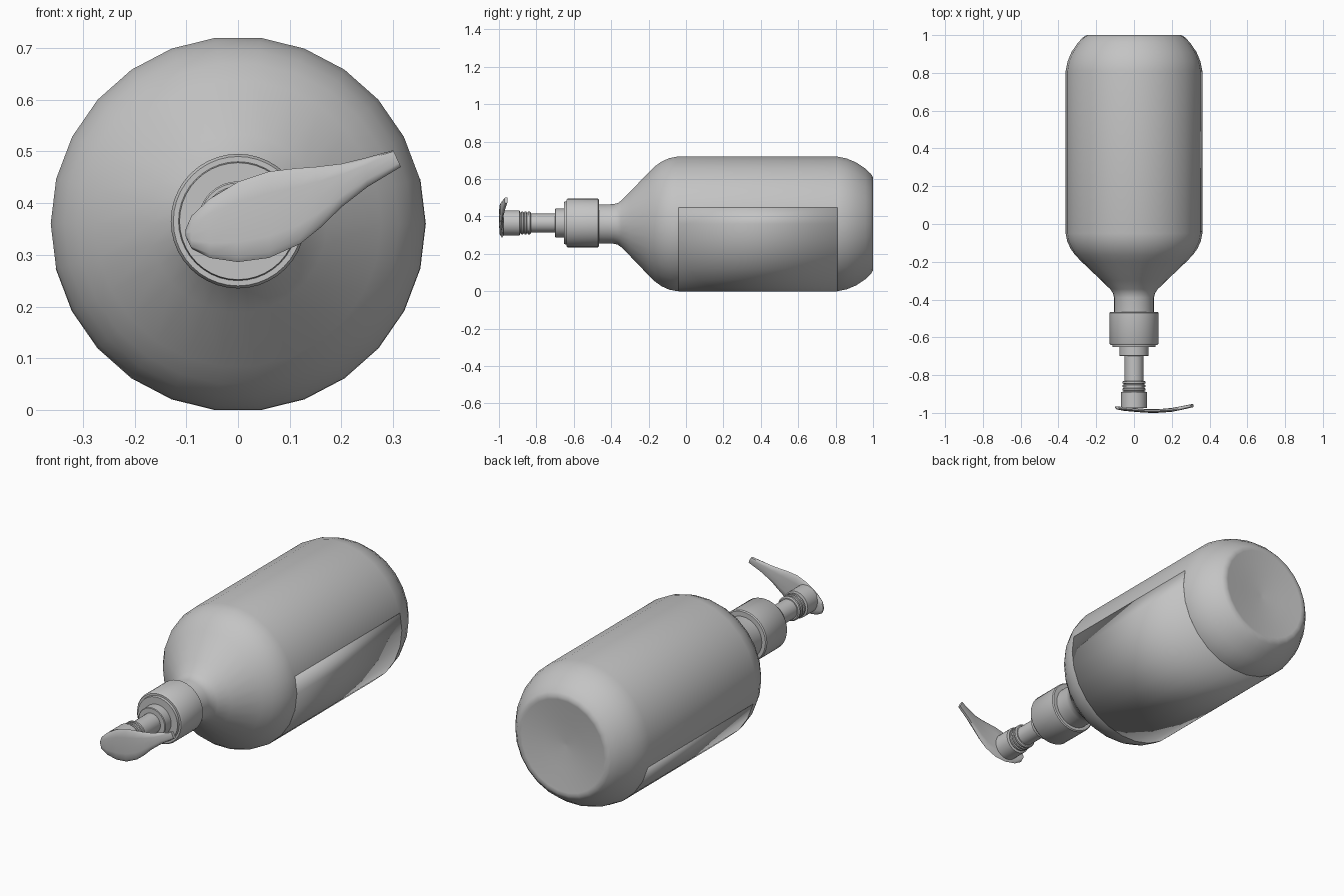
import bpy
import bmesh
import math

cube = bpy.data.objects.get("Cube")
if cube:
    bpy.data.objects.remove(cube, do_unlink=True)

AXIS_Z = 0.36
R = 0.362
SIDES = 26

grey = bpy.data.materials.new("light_grey")
grey.use_nodes = True
colour = (0.55, 0.55, 0.55, 1)
grey.diffuse_color = colour
for node in grey.node_tree.nodes:
    if node.type == "BSDF_PRINCIPLED":
        node.inputs["Base Color"].default_value = colour
        node.inputs["Roughness"].default_value = 0.6


def finish(name, bm, sharp=35):
    bmesh.ops.recalc_face_normals(bm, faces=bm.faces)
    mesh = bpy.data.meshes.new(name)
    bm.to_mesh(mesh)
    bm.free()
    mesh.materials.append(grey)
    mesh.shade_smooth()
    mesh.set_sharp_from_angle(angle=math.radians(sharp))
    obj = bpy.data.objects.new(name, mesh)
    bpy.context.collection.objects.link(obj)
    return obj


def bridge(bm, a, b):
    n = len(a)
    for i in range(n):
        j = (i + 1) % n
        bm.faces.new((a[i], a[j], b[j], b[i]))


def lathe(name, profile, sides=32, z=AXIS_Z + 0.005, sharp=35):
    """Turn (y, radius) points around the long axis; ends close to a point."""
    bm = bmesh.new()
    rings = []
    for y, r in profile:
        angles = [math.tau * i / sides for i in range(sides)]
        rings.append([bm.verts.new((r * math.cos(a), y, z + r * math.sin(a))) for a in angles])
    for a, b in zip(rings, rings[1:]):
        bridge(bm, a, b)
    for ring, y in ((rings[0], profile[0][0]), (rings[-1], profile[-1][0])):
        tip = bm.verts.new((0, y, z))
        for i in range(sides):
            bm.faces.new((ring[i], ring[(i + 1) % sides], tip))
    return finish(name, bm, sharp)


# Bottle body with sloped shoulder, rounded heel and dished base
lathe("bottle", [
    (-0.50, 0.105), (-0.39, 0.106), (-0.365, 0.112), (-0.345, 0.126),
    (-0.30, 0.172), (-0.20, 0.277), (-0.165, 0.311), (-0.13, 0.336),
    (-0.09, 0.354), (-0.05, R), (0.81, R), (0.86, 0.352),
    (0.91, 0.331), (0.96, 0.297), (0.99, 0.268), (1.0, 0.25),
    (0.998, 0.235), (0.985, 0.12), (0.975, 0.01)], SIDES, AXIS_Z, 50)

# Thin label wrapped around the lower side of the body
bm = bmesh.new()
rows = []
for i in range(-12, 2):
    a = math.tau * i / SIDES
    rows.append([bm.verts.new((R * math.cos(a), y, AXIS_Z + R * math.sin(a)))
                 for y in (-0.04, 0.81)])
for a, b in zip(rows, rows[1:]):
    bm.faces.new((a[0], a[1], b[1], b[0]))
label = finish("label", bm)
solid = label.modifiers.new("thickness", "SOLIDIFY")
solid.thickness = 0.002
solid.offset = 0

# Screw collar with a stepped front rim
lathe("collar", [
    (-0.465, 0.10), (-0.465, 0.125), (-0.47, 0.13), (-0.632, 0.13),
    (-0.64, 0.125), (-0.64, 0.115), (-0.652, 0.113), (-0.652, 0.07)], 40)
lathe("collar_ring", [(-0.64, 0.077), (-0.697, 0.077), (-0.70, 0.074), (-0.70, 0.04)])

# Pump stem and ribbed head
lathe("pump_stem", [(-0.69, 0.05), (-0.85, 0.05)], 24)
head = [(-0.83, 0.045), (-0.83, 0.056)]
for i in range(3):
    y = -0.835 - i * 0.018
    head += [(y, 0.062), (y - 0.009, 0.062), (y - 0.011, 0.056), (y - 0.016, 0.056)]
head += [(-0.89, 0.068), (-0.975, 0.068)]
lathe("pump_head", head)

# Curved leaf-shaped lever: lower edge (x, z), upper edge (x, z), depth, half thickness
stations = [
    ((-0.101, 0.335), (-0.101, 0.35), -0.970, 0.004),
    ((-0.09, 0.312), (-0.09, 0.375), -0.974, 0.008),
    ((-0.055, 0.294), (-0.055, 0.408), -0.979, 0.010),
    ((0.0, 0.286), (0.0, 0.441), -0.984, 0.010),
    ((0.06, 0.294), (0.06, 0.461), -0.989, 0.010),
    ((0.12, 0.321), (0.11, 0.467), -0.990, 0.010),
    ((0.16, 0.353), (0.15, 0.470), -0.988, 0.010),
    ((0.20, 0.392), (0.20, 0.476), -0.984, 0.010),
    ((0.25, 0.431), (0.245, 0.487), -0.975, 0.010),
    ((0.315, 0.470), (0.30, 0.502), -0.962, 0.009),
]
bm = bmesh.new()
rings = []
for (x0, z0), (x1, z1), y, t in stations:
    ring = []
    for i in range(12):
        a = math.tau * i / 12
        c, s = math.cos(a), math.sin(a)
        f = 0.5 + 0.5 * c
        side = math.copysign(abs(s) ** 0.5, s)
        ring.append(bm.verts.new((x0 + f * (x1 - x0), y + t * side, z0 + f * (z1 - z0))))
    rings.append(ring)
for a, b in zip(rings, rings[1:]):
    bridge(bm, a, b)
bm.faces.new(rings[0])
bm.faces.new(rings[-1])
finish("pump_lever", bm, 50)
